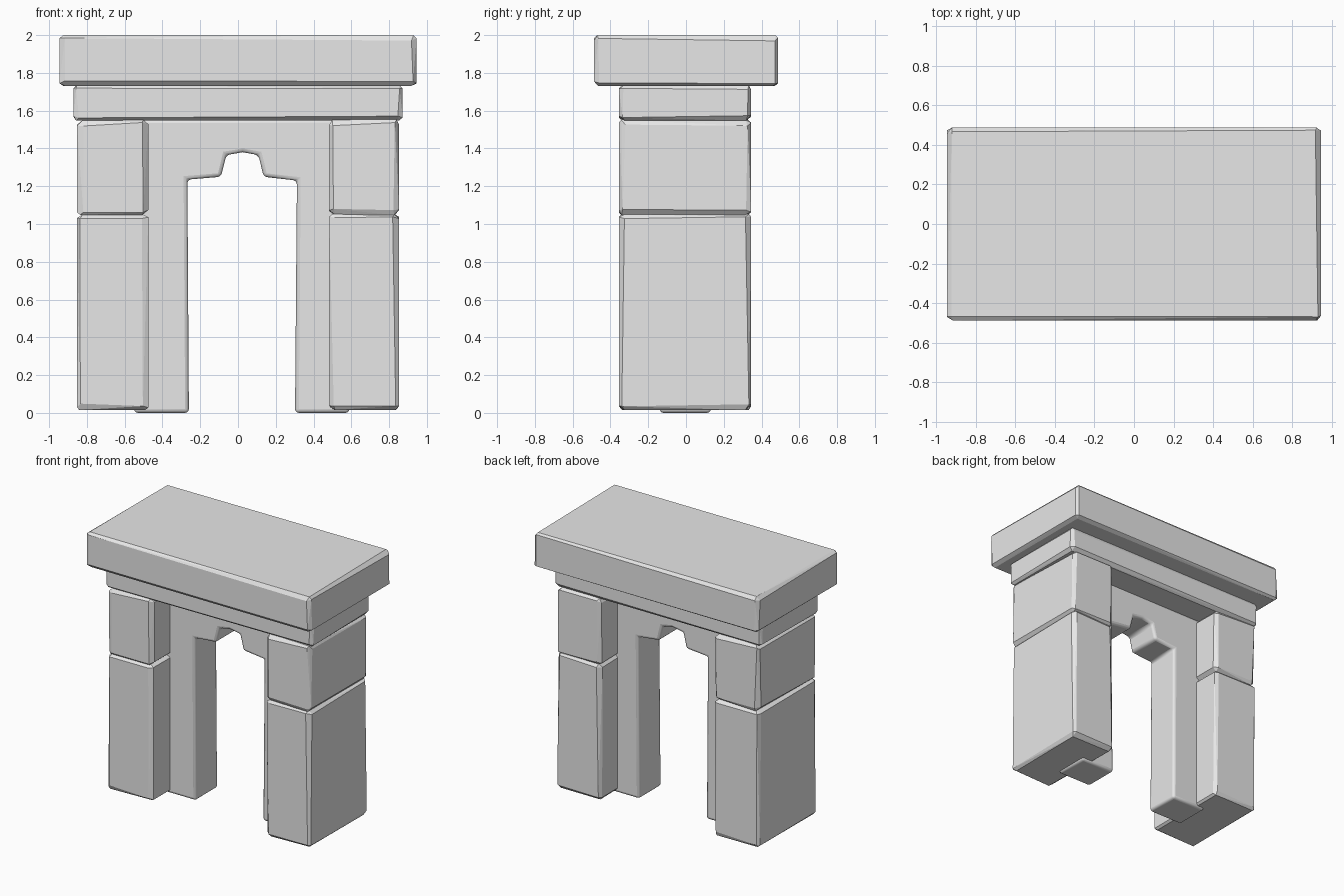
import bpy, bmesh, math, random
from mathutils import Vector

if "Cube" in bpy.data.objects:
    bpy.data.objects.remove(bpy.data.objects["Cube"])

random.seed(4)
stone = bpy.data.materials.new("grey_stone")
stone.diffuse_color = (0.8, 0.8, 0.8, 1)
stone.use_nodes = True
stone.node_tree.nodes["Principled BSDF"].inputs["Base Color"].default_value = stone.diffuse_color


def finish(name, bm):
    bmesh.ops.recalc_face_normals(bm, faces=bm.faces)
    me = bpy.data.meshes.new(name)
    bm.to_mesh(me)
    bm.free()
    me.materials.append(stone)
    ob = bpy.data.objects.new(name, me)
    bpy.context.collection.objects.link(ob)
    return ob


def chiselled_block(name, lo, hi, cut=(0.012, 0.034)):
    """Block with uneven chamfers: hull of six randomly inset faces."""
    lo, hi = Vector(lo), Vector(hi)
    bm = bmesh.new()
    for axis in range(3):
        others = [a for a in range(3) if a != axis]
        for side in (0, 1):
            for s in (0, 1):
                for t in (0, 1):
                    p = Vector()
                    p[axis] = (lo, hi)[side][axis]
                    for a, end in zip(others, (s, t)):
                        inset = random.uniform(*cut)
                        p[a] = hi[a] - inset if end else lo[a] + inset
                    bm.verts.new(p)
    bmesh.ops.convex_hull(bm, input=bm.verts)
    bmesh.ops.dissolve_limit(bm, angle_limit=math.radians(3),
                             verts=bm.verts, edges=bm.edges)
    return finish(name, bm)


# Roof slab and the course below it
chiselled_block("roof_slab", (-0.945, -0.487, 1.73), (0.945, 0.487, 2.0), (0.012, 0.032))
chiselled_block("lintel_course", (-0.87, -0.355, 1.548), (0.872, 0.345, 1.735), (0.012, 0.03))

# Pillars, two stacked blocks each side
for side, x0, x1 in (("left", -0.852, -0.475), ("right", 0.483, 0.852)):
    chiselled_block(side + "_lower_pillar", (x0, -0.355, 0.015), (x1, 0.345, 1.052))
    chiselled_block(side + "_upper_pillar", (x0, -0.355, 1.048), (x1, 0.345, 1.552))

# Thin inner wall with a stepped doorway
outline = [(-0.55, 0), (-0.26, 0), (-0.268, 1.235), (-0.09, 1.25), (-0.062, 1.365),
           (0.025, 1.38), (0.108, 1.365), (0.136, 1.25), (0.312, 1.23), (0.302, 0),
           (0.59, 0), (0.59, 1.555), (-0.55, 1.555)]
bm = bmesh.new()
face = bm.faces.new([bm.verts.new((x, -0.138, z)) for x, z in outline])
ext = bmesh.ops.extrude_face_region(bm, geom=[face])
moved = [v for v in ext["geom"] if isinstance(v, bmesh.types.BMVert)]
bmesh.ops.translate(bm, verts=moved, vec=(0, 0.27, 0))
wall = finish("doorway_wall", bm)
bevel = wall.modifiers.new("rounded_edges", 'BEVEL')
bevel.width = 0.02
bevel.segments = 3
bevel.limit_method = 'ANGLE'
bevel.angle_limit = math.radians(25)
bpy.context.view_layer.objects.active = wall
wall.select_set(True)
bpy.ops.object.shade_smooth_by_angle(angle=math.radians(40))
